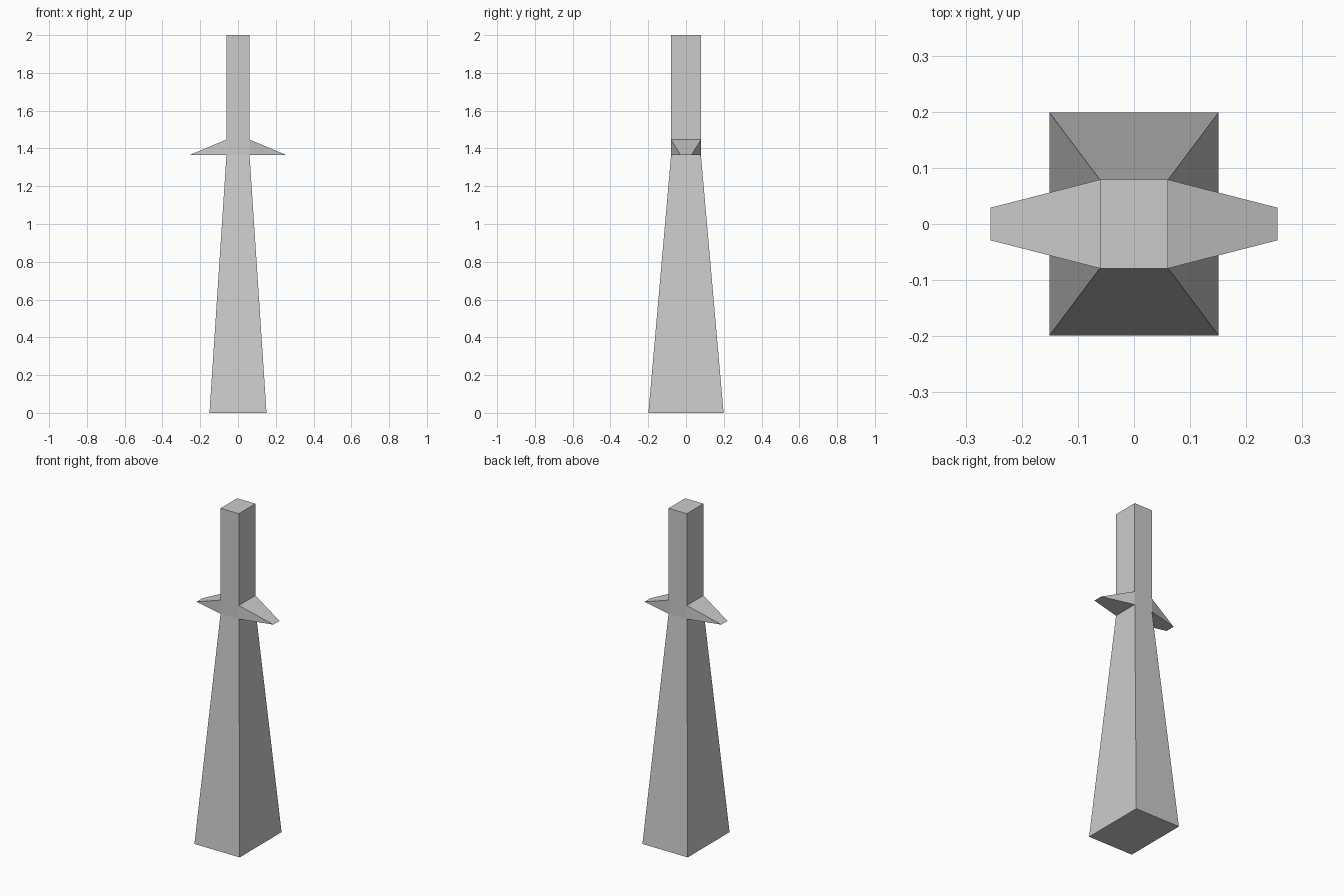
import bpy, bmesh

if "Cube" in bpy.data.objects:
    bpy.data.objects.remove(bpy.data.objects["Cube"])

# (z, half width x, half depth y) of each rectangular section
SECTIONS = [(0, 0.151, 0.199), (1.365, 0.061, 0.079),
            (1.447, 0.061, 0.079), (2.0, 0.061, 0.079)]
TIP_X, TIP_Y, TIP_Z = 0.256, 0.029, 1.365

bm = bmesh.new()

# tapered shaft: stacked rectangles bridged by quads
rings = [[bm.verts.new((sx * hx, sy * hy, z))
          for sx, sy in ((-1, -1), (1, -1), (1, 1), (-1, 1))]
         for z, hx, hy in SECTIONS]
for low, high in zip(rings, rings[1:]):
    for i in range(4):
        j = (i + 1) % 4
        bm.faces.new((low[i], low[j], high[j], high[i]))
bm.faces.new(rings[0][::-1])
bm.faces.new(rings[-1])
bm.normal_update()

# side wings: extrude the left and right faces of the band to a sharp edge
band = [f for f in bm.faces
        if abs(f.normal.x) > 0.9 and 1.37 < f.calc_center_median().z < 1.44]
for face in bmesh.ops.extrude_discrete_faces(bm, faces=band)["faces"]:
    for v in face.verts:
        v.co = (TIP_X if v.co.x > 0 else -TIP_X,
                TIP_Y if v.co.y > 0 else -TIP_Y, TIP_Z)
bmesh.ops.remove_doubles(bm, verts=bm.verts, dist=0.0001)
bmesh.ops.recalc_face_normals(bm, faces=bm.faces)

mesh = bpy.data.meshes.new("winged_post")
bm.to_mesh(mesh)
bm.free()
bpy.context.collection.objects.link(bpy.data.objects.new("winged_post", mesh))
